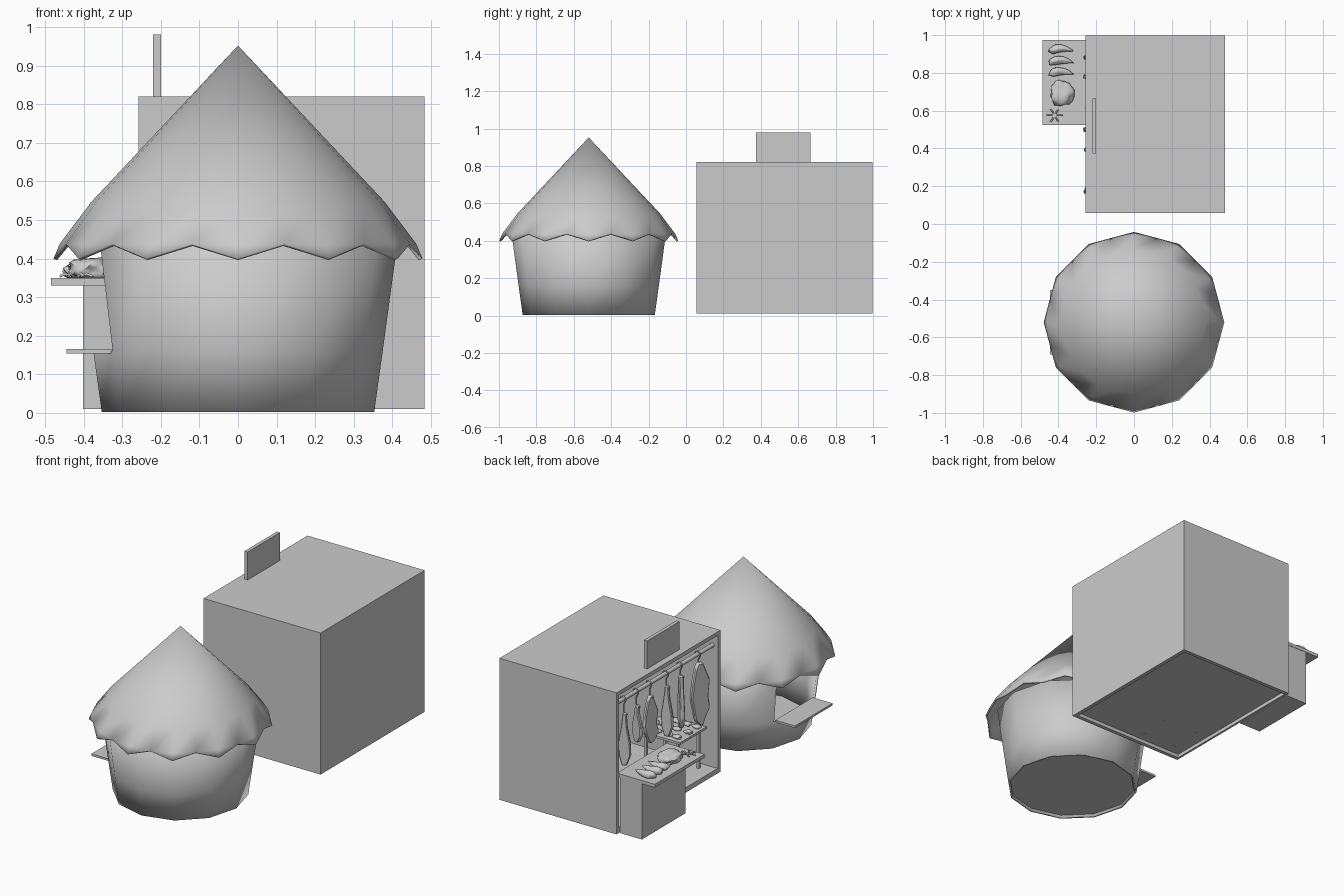
import bpy, bmesh, math, random
from mathutils import Vector, noise

if "Cube" in bpy.data.objects:
    bpy.data.objects.remove(bpy.data.objects["Cube"])

random.seed(4)


def finish(name, bm, smooth=None, thick=None):
    me = bpy.data.meshes.new(name)
    bm.to_mesh(me)
    bm.free()
    ob = bpy.data.objects.new(name, me)
    bpy.context.collection.objects.link(ob)
    if smooth:
        bpy.ops.object.select_all(action='DESELECT')
        ob.select_set(True)
        bpy.context.view_layer.objects.active = ob
        bpy.ops.object.shade_smooth_by_angle(angle=math.radians(smooth))
    if thick:
        m = ob.modifiers.new("shell", 'SOLIDIFY')
        m.thickness = thick
        m.offset = -1
    return ob


def box(name, x0, x1, y0, y1, z0, z1):
    bm = bmesh.new()
    bmesh.ops.create_cube(bm, size=1)
    for v in bm.verts:
        v.co = Vector(((x0 + x1) / 2 + v.co.x * (x1 - x0),
                       (y0 + y1) / 2 + v.co.y * (y1 - y0),
                       (z0 + z1) / 2 + v.co.z * (z1 - z0)))
    return finish(name, bm)


def ring(bm, n, r, z, cy):
    return [bm.verts.new((r * math.cos(-math.pi / 2 + math.tau * i / n),
                          cy + r * math.sin(-math.pi / 2 + math.tau * i / n), z))
            for i in range(n)]


def tube(name, pts, r):
    cu = bpy.data.curves.new(name, 'CURVE')
    cu.dimensions = '3D'
    cu.bevel_depth = r
    cu.bevel_resolution = 1
    cu.use_fill_caps = True
    sp = cu.splines.new('POLY')
    sp.points.add(len(pts) - 1)
    for p, co in zip(sp.points, pts):
        p.co = (*co, 1)
    ob = bpy.data.objects.new(name, cu)
    bpy.context.collection.objects.link(ob)


def blob(name, loc, size, taper=0.0, bend=0.0, rough=0.15, sub=3):
    """Lumpy piece of meat with a flattened base; loc is the base centre."""
    bm = bmesh.new()
    bmesh.ops.create_icosphere(bm, subdivisions=sub, radius=1)
    for v in bm.verts:
        c = v.co * (1 + rough * noise.noise(v.co * 1.7 + Vector(loc) * 9))
        k = 1 - taper * (c.x + 1) / 2
        y = c.y * k + bend * c.x * c.x
        v.co = Vector((loc[0] + c.x * size[0], loc[1] + y * size[1],
                       loc[2] + max(0, c.z * k + 0.6) / 1.6 * size[2]))
    finish(name, bm, 50)


def slab(name, y, z0, z1, prof, thick, turn, x=-0.235):
    """Hanging side of meat: mirrored-ish outline (t, left, right), extruded and bevelled."""
    bm = bmesh.new()
    out = [(l, t) for t, l, r in prof] + [(r, t) for t, l, r in reversed(prof)]
    vs = [bm.verts.new((u, -thick / 2, z1 + (z0 - z1) * t)) for u, t in out]
    f = bm.faces.new(vs)
    ex = bmesh.ops.extrude_face_region(bm, geom=[f])
    bmesh.ops.translate(bm, vec=(0, thick, 0),
                        verts=[g for g in ex['geom'] if isinstance(g, bmesh.types.BMVert)])
    bmesh.ops.recalc_face_normals(bm, faces=bm.faces)
    bmesh.ops.bevel(bm, geom=bm.edges[:], offset=thick * 0.2, segments=1, affect='EDGES')
    ob = finish(name, bm, 40)
    ob.location = (x, y, 0)
    ob.rotation_euler.z = turn


# --- round stall: scalloped cone roof ---
CY = -0.52
bm = bmesh.new()
low, mid = ring(bm, 24, 0.462, 0.438, CY), ring(bm, 24, 0.38, 0.547, CY)
apex = bm.verts.new((0, CY, 0.952))
tips = ring(bm, 12, 0.478, 0.40, CY)
for i in range(24):
    j = (i + 1) % 24
    bm.faces.new((low[i], low[j], mid[j], mid[i]))
    bm.faces.new((mid[i], mid[j], apex))
for k in range(12):
    i = 2 * k
    bm.faces.new((tips[k], low[i], low[i - 1]))
    bm.faces.new((tips[k], low[(i + 1) % 24], low[i]))
finish("stall_roof", bm, 30, 0.01)

# --- round stall: twelve-sided tapered cup with a serving window on the left ---
bm = bmesh.new()
rows = [ring(bm, 12, r, z, CY) for r, z in ((0.353, 0.002), (0.375, 0.16), (0.413, 0.44))]
for lvl in range(2):
    for i in range(12):
        if lvl == 1 and i in (8, 9):
            continue
        j = (i + 1) % 12
        bm.faces.new((rows[lvl][i], rows[lvl][j], rows[lvl + 1][j], rows[lvl + 1][i]))
finish("stall_wall", bm, 35, 0.012)
bm = bmesh.new()
bm.faces.new(ring(bm, 12, 0.35, 0.022, CY))
finish("stall_floor", bm, None, 0.004)
box("stall_counter", -0.445, -0.32, -0.69, -0.35, 0.154, 0.166)

# --- shop: open-fronted shell with framed opening on the left ---
X0, X1, Y0, Y1, Z0, Z1, T = -0.258, 0.483, 0.057, 0.997, 0.01, 0.82, 0.022
box("shop_back_wall", X1 - T, X1, Y0, Y1, Z0, Z1)
box("shop_near_wall", X0, X1 - T, Y0, Y0 + T, Z0, Z1)
box("shop_far_wall", X0, X1 - T, Y1 - T, Y1, Z0, Z1)
box("shop_ceiling", X0, X1 - T, Y0 + T, Y1 - T, Z1 - T, Z1)
box("shop_floor", X0 + 0.01, X1 - T, Y0 + T, Y1 - T, 0.03, 0.036)
box("shop_sill", X0, X0 + 0.012, Y0 + T, Y1 - T, Z0, 0.038)
box("sign_board", -0.22, -0.20, 0.373, 0.665, Z1, 0.98)

# --- shop counter ---
box("counter_base", -0.402, -0.262, 0.58, 0.973, Z0, 0.33)
box("counter_top", -0.485, -0.245, 0.525, 0.975, 0.33, 0.349)

# --- meat on the counter ---
for i, y in enumerate((0.93, 0.868, 0.808)):
    blob(f"counter_cut_{i}", (-0.385, y, 0.349), (0.066, 0.03, 0.048), 0.7, -0.5, 0.2)
blob("counter_roast", (-0.38, 0.69, 0.349), (0.062, 0.07, 0.055), 0.1, 0, 0.35)
for i in range(6):
    a = i * math.tau / 6
    c, s = math.cos(a), math.sin(a)
    tube(f"herb_sprig_{i}", [(-0.42 + 0.012 * c, 0.575 + 0.012 * s, 0.353),
                             (-0.42 + 0.028 * c, 0.575 + 0.028 * s, 0.36),
                             (-0.42 + 0.042 * c, 0.575 + 0.036 * s, 0.354)], 0.004)

# --- inner table with cuts ---
box("table_top", -0.20, 0.07, 0.10, 0.34, 0.255, 0.268)
for i, (x, y) in enumerate(((-0.17, 0.315), (0.04, 0.305), (-0.17, 0.13), (0.04, 0.13))):
    box(f"table_leg_{i}", x - 0.008, x + 0.008, y - 0.008, y + 0.008, 0.029, 0.256)
for i in range(12):
    x, y = -0.16 + 0.065 * (i % 4), 0.14 + 0.08 * (i // 4)
    blob(f"table_cut_{i}", (x + random.uniform(-.01, .01), y, 0.268),
         (0.026, 0.024, 0.022), 0.3, 0.2, 0.3, 2)

# --- hanging rail with hooks and meat ---
RX, RZ = -0.225, 0.735
tube("hanging_rail", [(RX, Y0 + T, RZ), (RX, Y1 - T, RZ)], 0.012)
half = [(0, -.012, .012), (.12, -.02, .025), (.35, -.045, .04), (.6, -.035, .05),
        (.8, -.05, .035), (.95, -.025, .02), (1, -.012, .008)]
leg = [(0, -.01, .01), (.25, -.014, .018), (.55, -.03, .032), (.8, -.034, .03), (1, -.012, .014)]
side = [(0, -.015, .015), (.1, -.03, .03), (.3, -.06, .045), (.55, -.05, .055),
        (.75, -.06, .04), (.9, -.03, .03), (1, -.02, .0)]
hang = [(0.89, .36, .66, leg, .022, 0.35), (0.775, .45, .66, leg, .022, -0.2),
        (0.656, .40, .67, half, .024, 1.3), (0.505, .38, .67, leg, .024, 0.2),
        (0.38, .38, .68, leg, .026, -0.7), (0.215, .33, .69, side, .028, 1.2)]
for i, (y, z0, z1, prof, th, turn) in enumerate(hang):
    slab(f"hanging_meat_{i}", y, z0, z1, prof, th, turn)
    pts = [(RX + 0.017 * math.cos(a), y, RZ + 0.017 * math.sin(a))
           for a in (math.radians(d) for d in (-20, 30, 90, 150, 200))]
    pts += [(RX - 0.004, y, RZ - 0.03), (RX - 0.004, y, z1 + 0.005), (RX - 0.014, y, z1 - 0.015),
            (RX - 0.028, y, z1 - 0.005)]
    tube(f"meat_hook_{i}", pts, 0.004)
